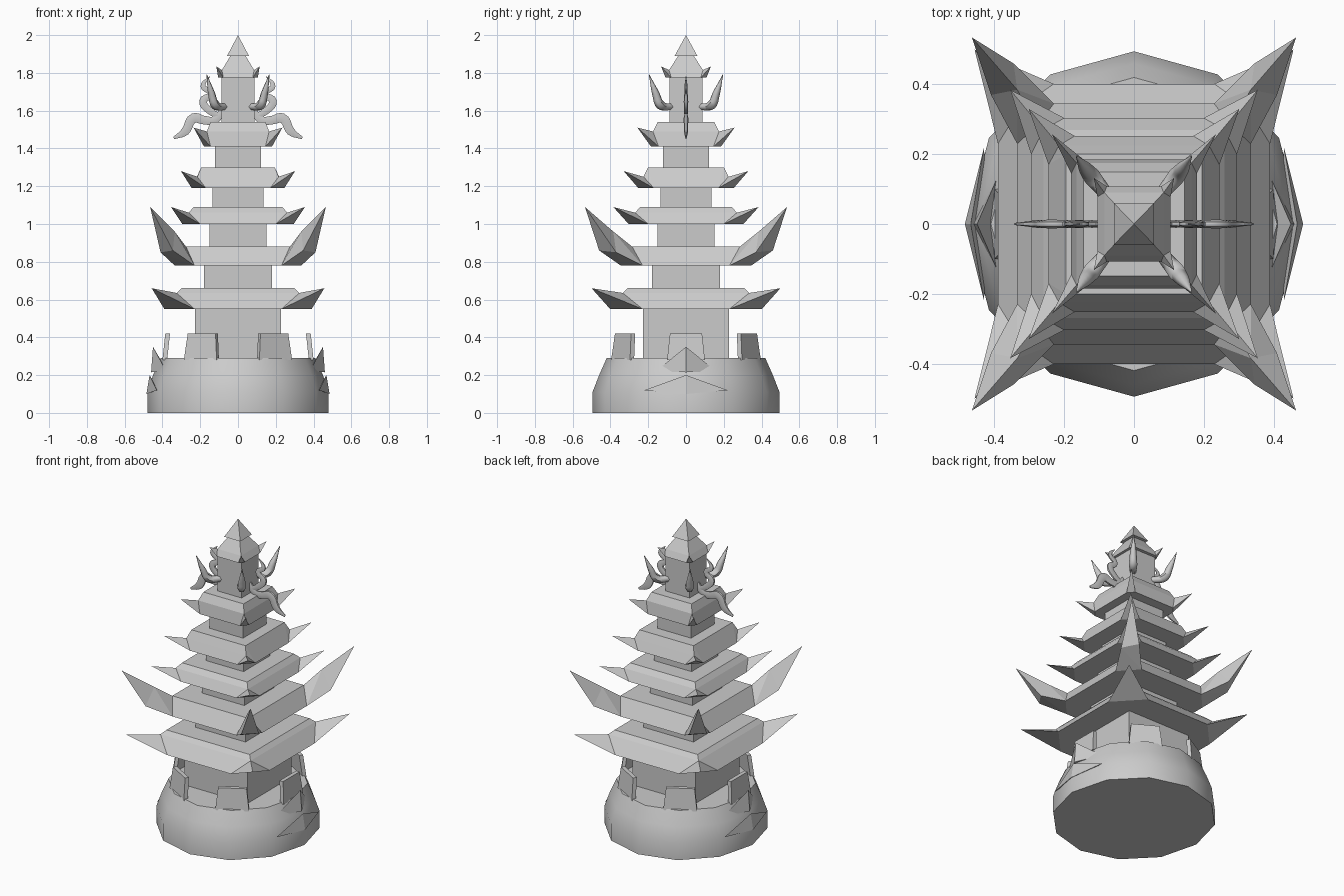
import bpy, bmesh, math
from mathutils import Vector, Matrix

cube = bpy.data.objects.get("Cube")
if cube:
    bpy.data.objects.remove(cube)

stone = bpy.data.materials.new("grey_stone")
stone.use_nodes = True
GREY = (0.6, 0.6, 0.6, 1)
stone.diffuse_color = GREY
stone.node_tree.nodes["Principled BSDF"].inputs["Base Color"].default_value = GREY

CORNERS = [(sx, sy) for sx in (1, -1) for sy in (1, -1)]


def finish(name, bm, smooth=None):
    bmesh.ops.recalc_face_normals(bm, faces=bm.faces)
    mesh = bpy.data.meshes.new(name)
    bm.to_mesh(mesh)
    bm.free()
    mesh.materials.append(stone)
    ob = bpy.data.objects.new(name, mesh)
    bpy.context.collection.objects.link(ob)
    if smooth is not None:
        bpy.ops.object.select_all(action='DESELECT')
        ob.select_set(True)
        bpy.context.view_layer.objects.active = ob
        bpy.ops.object.shade_smooth_by_angle(angle=math.radians(smooth))
    return ob


def add_hull(bm, points):
    verts = [bm.verts.new(p) for p in points]
    out = bmesh.ops.convex_hull(bm, input=verts)
    loose = [g for g in out["geom_interior"] if isinstance(g, bmesh.types.BMVert)]
    bmesh.ops.delete(bm, geom=loose, context='VERTS')


def mirror(points, sx, sy):
    return [(x * sx, y * sy, z) for x, y, z in points]


def box(name, half, z0, z1):
    bm = bmesh.new()
    add_hull(bm, [(sx * half, sy * half, z) for sx, sy in CORNERS for z in (z0, z1)])
    finish(name, bm)


def tube(name, path, radii, sx, sy, flat=None):
    """Tapered tube along a path; flat squashes it in y."""
    bm = bmesh.new()
    curve = bpy.data.curves.new(name, 'CURVE')
    curve.dimensions = '3D'
    curve.bevel_depth = 1
    curve.bevel_resolution = 1
    curve.resolution_u = 5
    curve.use_fill_caps = True
    spline = curve.splines.new('BEZIER')
    spline.bezier_points.add(len(path) - 1)
    for bp, p, r in zip(spline.bezier_points, path, radii):
        bp.co, bp.radius = p, r
        bp.handle_left_type = bp.handle_right_type = 'AUTO'
    temp = bpy.data.objects.new(name, curve)
    bpy.context.collection.objects.link(temp)
    dg = bpy.context.evaluated_depsgraph_get()
    bm.from_mesh(temp.evaluated_get(dg).to_mesh())
    bpy.data.objects.remove(temp)
    for v in bm.verts:
        v.co.x *= sx
        v.co.y *= sy * (flat or 1)
    finish(name, bm, 60)


# Rounded twelve-sided base
bm = bmesh.new()
rings = []
for z, rx, ry in ((0, .48, .495), (.11, .48, .495), (.2, .45, .46), (.29, .41, .42)):
    rings.append([bm.verts.new((rx * math.cos(i * math.pi / 6), ry * math.sin(i * math.pi / 6), z))
                  for i in range(12)])
for low, high in zip(rings, rings[1:]):
    for i in range(12):
        j = (i + 1) % 12
        bm.faces.new((low[i], low[j], high[j], high[i]))
bm.faces.new(rings[0])
bm.faces.new(rings[-1])
finish("base", bm, 50)

# Pointed plates on the two sides of the base
bm = bmesh.new()
for s in (1, -1):
    upper = [(.38, .16, .22), (.38, -.16, .22), (.46, 0, .215), (.38, 0, .23), (.45, 0, .35)]
    lower = [(.43, .22, .12), (.43, -.22, .12), (.485, 0, .1), (.42, 0, .12), (.468, 0, .2)]
    add_hull(bm, mirror(upper, s, 1))
    add_hull(bm, mirror(lower, s, 1))
finish("base_spikes", bm)

# Six battlements around the rim
bm = bmesh.new()
for k in range(6):
    turn = Matrix.Rotation(k * math.pi / 3, 3, 'Z')
    block = [(r, s * w, z) for s in (1, -1)
             for r, w, z in ((.375, .1, .28), (.4, .1, .28), (.36, .085, .42), (.385, .085, .42))]
    add_hull(bm, [turn @ Vector(p) for p in block])
finish("battlements", bm)

# Tower storeys
for i, (half, z0, z1) in enumerate(((.228, .28, .56), (.18, .65, .79), (.152, .87, 1.01),
                                    (.135, 1.08, 1.2), (.122, 1.29, 1.42), (.088, 1.53, 1.78))):
    box(f"storey_{i + 1}", half, z0, z1)


# Roofs: chamfered eave, flat top and an upturned spike at each corner
def roof(name, z0, z1, eave, cut, top, ridge, tip, bend=None):
    bm = bmesh.new()
    body = []
    base = [(eave, cut, z0), (cut, eave * 1.03, z0), ridge]
    for sx, sy in CORNERS:
        body += mirror(base + [(top, top * 1.03, z1)], sx, sy)
    add_hull(bm, body)
    for sx, sy in CORNERS:
        start = base
        if bend:
            add_hull(bm, mirror(base + bend, sx, sy))
            start = bend
        add_hull(bm, mirror(start + [tip], sx, sy))
    finish(name, bm)


roof("roof_1", .55, .66, .39, .23, .3, (.325, .335, .635), (.457, .5, .66))
roof("roof_2", .78, .88, .335, .23, .27, (.275, .285, .88), (.465, .535, 1.09),
     [(.41, .37, .85), (.345, .46, .86), (.335, .385, .96)])
roof("roof_3", 1.0, 1.09, .295, .2, .235, (.26, .27, 1.06), (.355, .385, 1.09))
roof("roof_4", 1.19, 1.3, .245, .17, .195, (.215, .225, 1.25), (.302, .33, 1.28))
roof("roof_5", 1.41, 1.54, .18, .145, .145, (.165, .175, 1.49), (.235, .257, 1.51))
roof("cap_roof", 1.775, 1.89, .105, .078, .04, (.085, .09, 1.815), (.115, .132, 1.835))

# Finial pyramid
bm = bmesh.new()
add_hull(bm, [(sx * .058, sy * .06, 1.89) for sx, sy in CORNERS] + [(0, 0, 2)])
finish("finial", bm)

# Curved horns at the four corners of the top storey
horn = [(.07, .075, 1.62), (.12, .135, 1.63), (.14, .16, 1.69), (.165, .195, 1.79)]
for i, (sx, sy) in enumerate(CORNERS):
    tube(f"corner_horn_{i + 1}", horn, (.018, .025, .02, .002), sx, sy)

# Flat scroll ornaments on the two sides
arm = [(.08, 0, 1.6), (.125, 0, 1.55), (.18, 0, 1.55), (.235, 0, 1.56), (.28, 0, 1.49), (.34, 0, 1.455)]
curl = [(.1, 0, 1.57), (.15, 0, 1.6), (.185, 0, 1.65), (.145, 0, 1.69), (.185, 0, 1.73), (.15, 0, 1.78)]
for side, s in (("left", 1), ("right", -1)):
    tube(f"{side}_scroll_arm", arm, (.02, .024, .026, .03, .026, .008), s, 1, .42)
    tube(f"{side}_scroll_curl", curl, (.016, .022, .024, .018, .016, .003), s, 1, .5)
